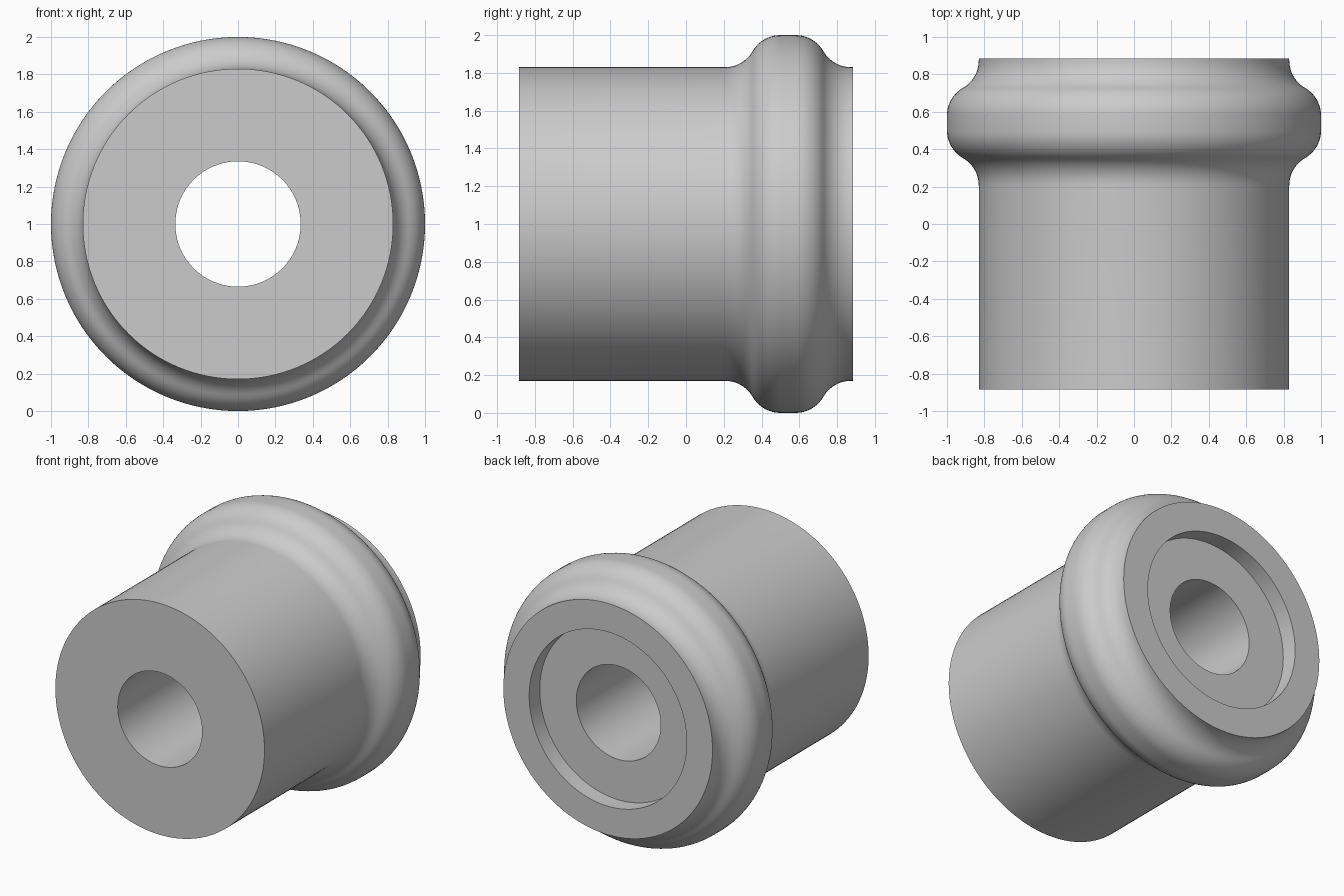
import bpy
import bmesh
from math import sin, cos, pi, radians
from mathutils import Vector

cube = bpy.data.objects.get("Cube")
if cube:
    bpy.data.objects.remove(cube, do_unlink=True)

SEGMENTS = 128
ARC_STEPS = 10
BORE, BODY, RECESS = 0.335, 0.83, 0.625
FRONT, BACK = -0.885, 0.885
RECESS_FLOOR = 0.765
RIB_MIDDLE, RIB_FLAT = 0.54, 0.04
ARC_RADIUS, ARC_ANGLE = 0.17, radians(60)

grey = bpy.data.materials.new("plain_grey")
grey.diffuse_color = (0.6, 0.6, 0.6, 1)
grey.use_nodes = True
grey.node_tree.nodes["Principled BSDF"].inputs["Base Color"].default_value = (0.6, 0.6, 0.6, 1)


def rib_half():
    """Distance from the rib middle and radius: hollow fillet, then rounded crown."""
    foot = RIB_FLAT + 2 * ARC_RADIUS * sin(ARC_ANGLE)
    angles = [ARC_ANGLE * i / ARC_STEPS for i in range(ARC_STEPS + 1)]
    fillet = [(foot - ARC_RADIUS * sin(a), BODY + ARC_RADIUS * (1 - cos(a))) for a in angles]
    crown = [(RIB_FLAT + ARC_RADIUS * sin(a), 1 - ARC_RADIUS * (1 - cos(a)))
             for a in reversed(angles)]
    return fillet + crown[1:]


# Closed section of the bushing as (y, radius)
half = rib_half()
section = [(FRONT, BORE), (FRONT, BODY)]
section += [(RIB_MIDDLE - d, r) for d, r in half]
section += [(RIB_MIDDLE + d, r) for d, r in reversed(half)]
section += [(BACK, BODY), (BACK, RECESS), (RECESS_FLOOR, RECESS), (RECESS_FLOOR, BORE)]

# Revolve the section around the bore axis
bm = bmesh.new()
rings = []
for i in range(SEGMENTS):
    a = 2 * pi * i / SEGMENTS
    rings.append([bm.verts.new(Vector((r * sin(a), y, 1 + r * cos(a)))) for y, r in section])
for i, ring in enumerate(rings):
    following = rings[(i + 1) % SEGMENTS]
    for j in range(len(section)):
        k = (j + 1) % len(section)
        bm.faces.new((ring[j], ring[k], following[k], following[j]))
bmesh.ops.recalc_face_normals(bm, faces=bm.faces)

mesh = bpy.data.meshes.new("flanged_bushing")
bm.to_mesh(mesh)
bm.free()
mesh.materials.append(grey)
bushing = bpy.data.objects.new("flanged_bushing", mesh)
bpy.context.collection.objects.link(bushing)

# Smooth round surfaces with crisp rims
bpy.ops.object.select_all(action="DESELECT")
bushing.select_set(True)
bpy.context.view_layer.objects.active = bushing
bpy.ops.object.shade_smooth_by_angle(angle=radians(30))
